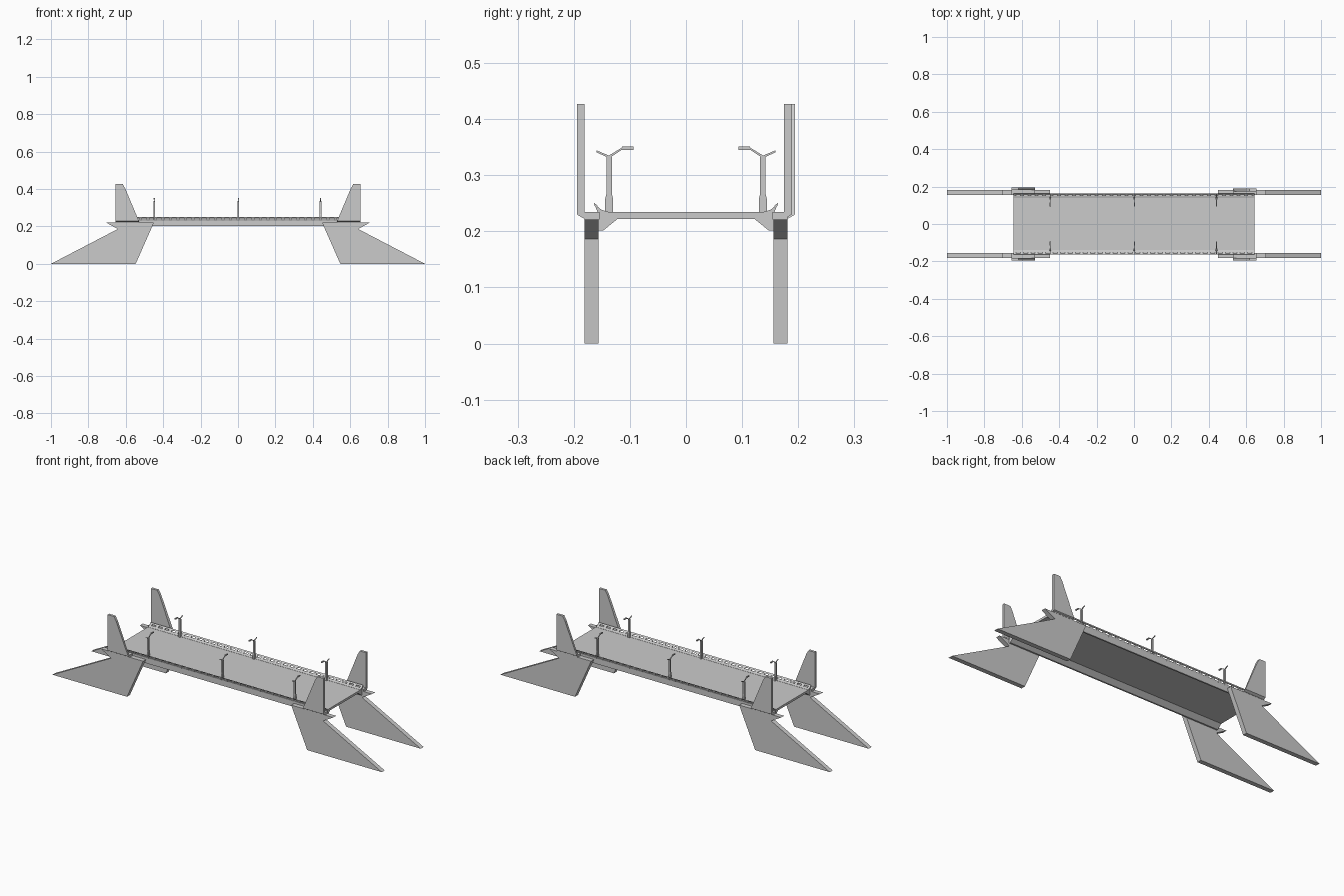
import bpy, bmesh
from mathutils import Vector

if "Cube" in bpy.data.objects:
    bpy.data.objects.remove(bpy.data.objects["Cube"])


def prism(name, loops, edit=None):
    """Extruded solids: each item is (profile points, axis, start, end)."""
    bm = bmesh.new()
    for pts, axis, a, b in loops:
        if axis == 'x':
            vs = [bm.verts.new((a, p[0], p[1])) for p in pts]
            d = Vector((b - a, 0, 0))
        else:
            vs = [bm.verts.new((p[0], a, p[1])) for p in pts]
            d = Vector((0, b - a, 0))
        f = bm.faces.new(vs)
        r = bmesh.ops.extrude_face_region(bm, geom=[f], use_keep_orig=True)
        bmesh.ops.translate(bm, vec=d, verts=[g for g in r['geom'] if isinstance(g, bmesh.types.BMVert)])
    if edit:
        for v in bm.verts:
            edit(v)
    bmesh.ops.recalc_face_normals(bm, faces=bm.faces)
    me = bpy.data.meshes.new(name)
    bm.to_mesh(me)
    bm.free()
    ob = bpy.data.objects.new(name, me)
    bpy.context.collection.objects.link(ob)
    return ob


def rect(a0, a1, z0, z1):
    return [(a0, z0), (a1, z0), (a1, z1), (a0, z1)]


def flip(pts, s):
    return [(s * p[0], p[1]) for p in pts]


# Deck with downturned edge girders
deck = [(-.156, .234), (-.156, .201), (-.148, .201), (-.122, .222),
        (.122, .222), (.148, .201), (.156, .201), (.156, .234)]
prism("deck", [(deck, 'x', -.645, .645)])

leg = [(1, 0), (.547, 0), (.455, .208), (.45, .221), (.705, .221), (.643, .186)]
tower = [(.655, .222), (.655, .427), (.617, .427), (.604, .405), (.53, .222)]

for sx, xn in ((-1, "left"), (1, "right")):
    for sy, yn in ((-1, "front"), (1, "back")):
        tag = yn + "_" + xn
        # Splayed slab legs
        prism("leg_" + tag, [(flip(leg, sx), 'y', sy * .156, sy * .181)])
        # Plinths on the legs
        prism("plinth_" + tag, [(flip(rect(.53, .655, .221, .234), sx), 'y', sy * .154, sy * .182)])
        # Pylon fins with a chamfered lower outer edge
        y0 = .175 if (sx, sy) == (1, 1) else .181

        def chamfer(v):
            if v.co.z < .223 and abs(v.co.y) > y0 + .005:
                v.co.z = .23
        prism("pylon_" + tag, [(flip(tower, sx), 'y', sy * y0, sy * (y0 + .0135))], chamfer)

# Railings: curb, leaning posts and top rail
post = [(.141, .234), (.15, .238), (.163, .248), (.156, .23)]
curb = [(.139, .233), (.139, .235), (.15, .238), (.158, .238), (.156, .23)]
rail = [(.157, .245), (.164, .251), (.163, .245), (.16, .243)]
for sy, yn in ((-1, "front"), (1, "back")):
    parts = [(flip(curb, sy), 'x', -.645, .645), (flip(rail, sy), 'x', -.645, .645)]
    for i in range(33):
        x = -.64 + i * .04
        parts.append((flip(post, sy), 'x', max(x - .008, -.645), min(x + .008, .645)))
    prism("railing_" + yn, parts)

# Street lamps with a forked arm
column = [(.130, .233), (.130, .258), (.132, .266), (.132, .332), (.137, .335),
          (.142, .332), (.142, .266), (.144, .258), (.144, .233)]
inner_arm = [(.137, .330), (.112, .347), (.113, .350), (.139, .334)]
outer_arm = [(.136, .330), (.160, .341), (.159, .344), (.135, .334)]
head = rect(.094, .114, .345, .351)
for sy, yn in ((-1, "front"), (1, "back")):
    for x, xn in ((-.448, "left"), (.002, "middle"), (.441, "right")):
        prism("lamp_" + yn + "_" + xn,
              [(flip(column, sy), 'x', x - .0045, x + .0045),
               (flip(inner_arm, sy), 'x', x - .002, x + .002),
               (flip(outer_arm, sy), 'x', x - .002, x + .002),
               (flip(head, sy), 'x', x - .003, x + .003)])
